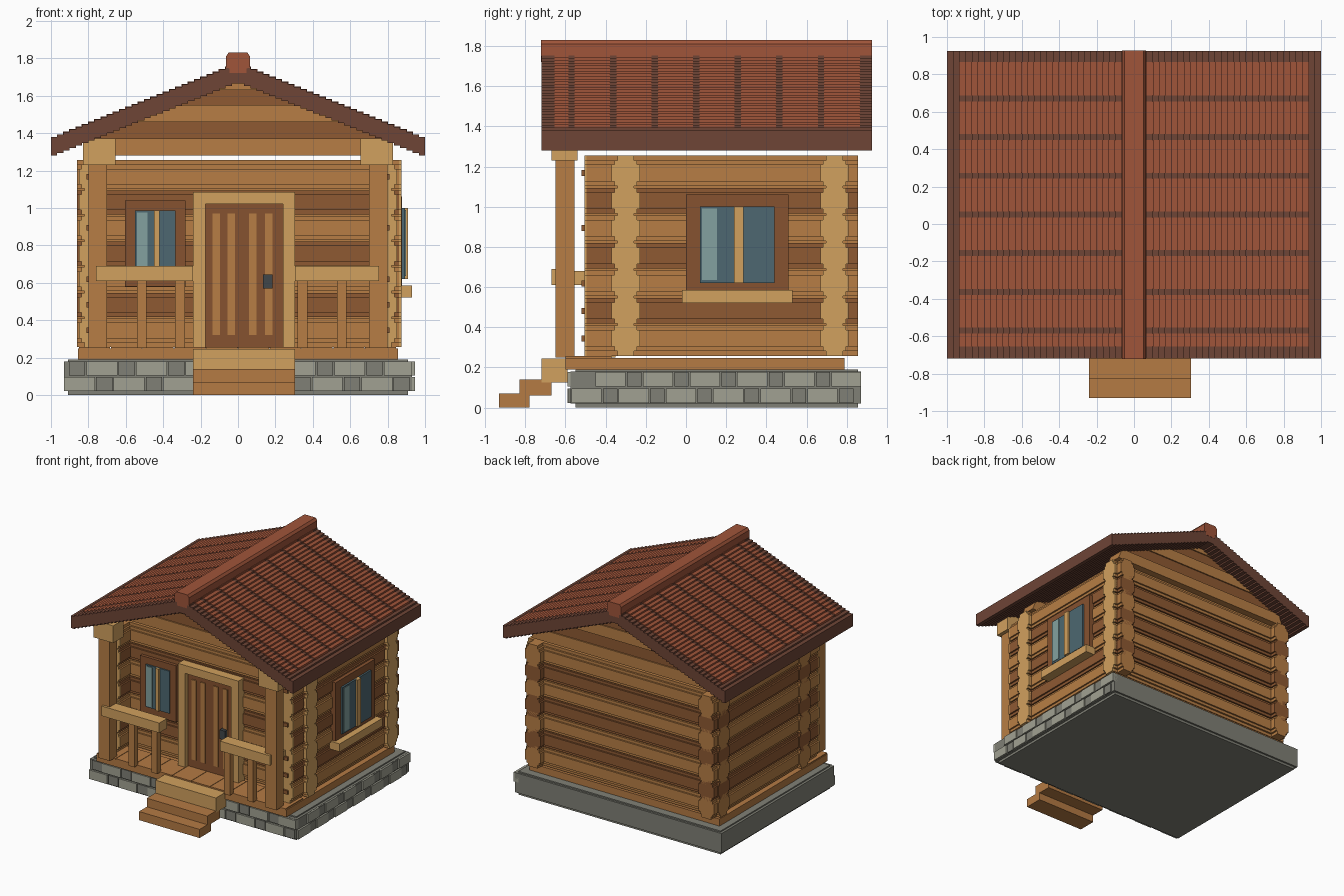
import bpy, bmesh

if "Cube" in bpy.data.objects:
    bpy.data.objects.remove(bpy.data.objects["Cube"])

# Colours as seen on screen, turned into linear material values below
COL = {
    'log': (160, 110, 62), 'dark_log': (124, 79, 47), 'light': (183, 140, 83),
    'deck': (158, 107, 61), 'trim': (117, 73, 45), 'roof': (97, 62, 50), 'gap': (92, 60, 50),
    'tile': (139, 75, 53), 'stone': (112, 112, 103), 'brick': (141, 141, 128),
    'glass': (69, 91, 99), 'shine': (115, 141, 139), 'iron': (58, 63, 66),
}
MATS = {}
for key, c in COL.items():
    MATS[key] = bpy.data.materials.new(key)
    MATS[key].diffuse_color = (*[(v / 255 / 0.88) ** 2.2 for v in c], 1)


def finish(name, bm, mat):
    bmesh.ops.recalc_face_normals(bm, faces=bm.faces)
    me = bpy.data.meshes.new(name)
    bm.to_mesh(me)
    bm.free()
    me.materials.append(MATS[mat])
    ob = bpy.data.objects.new(name, me)
    bpy.context.collection.objects.link(ob)
    return ob


def boxes(name, mat, items):
    """One object from boxes given as (x0, x1, y0, y1, z0, z1)."""
    bm = bmesh.new()
    for x0, x1, y0, y1, z0, z1 in items:
        r = bmesh.ops.create_cube(bm, size=1)
        for v in r['verts']:
            v.co = (x1 if v.co.x > 0 else x0, y1 if v.co.y > 0 else y0, z1 if v.co.z > 0 else z0)
    return finish(name, bm, mat)


def prism(name, mat, profile, y0, y1):
    """Extrude an xz outline along y."""
    bm = bmesh.new()
    f = bm.faces.new([bm.verts.new((x, y0, z)) for x, z in profile])
    r = bmesh.ops.extrude_face_region(bm, geom=[f])
    bmesh.ops.translate(bm, vec=(0, y1 - y0, 0),
                        verts=[v for v in r['geom'] if isinstance(v, bmesh.types.BMVert)])
    bm.faces.new([v for v in f.verts]) if not f.is_valid else None
    return finish(name, bm, mat)


def both(items):
    """Add the copies mirrored in x."""
    return items + [(-b[1], -b[0], *b[2:]) for b in items]


# Stone foundation with bricks on the front and right
boxes('foundation', 'stone', [(-0.91, 0.91, -0.55, 0.855, 0, 0.19),
                              (-0.93, 0.93, -0.575, 0.87, 0.02, 0.18)])
light, plain = [], []
for row, (z0, z1) in enumerate([(0.022, 0.095), (0.105, 0.178)]):
    for i in range(-1, 7):
        a = -0.93 + 0.265 * i + 0.12 * row
        if i >= 0:
            light.append((a, min(a + 0.165, 0.93), -0.59, -0.55, z0, z1))
        if a + 0.255 < 0.93 and a + 0.2 > -0.93:
            plain.append((max(a + 0.172, -0.93), a + 0.258, -0.585, -0.55, z0, z1))
    for i in range(6):
        a = -0.57 + 0.235 * i + 0.12 * row
        light.append((0.9, 0.945, a, min(a + 0.15, 0.87), z0, z1))
        if a + 0.225 < 0.87:
            plain.append((0.9, 0.94, a + 0.157, a + 0.228, z0, z1))
boxes('light_bricks', 'brick', light)
boxes('plain_bricks', 'stone', plain)

# Porch deck and planks
boxes('deck', 'deck', [(-0.855, 0.855, -0.60, 0.79, 0.19, 0.248)])
boxes('deck_planks', 'deck', [(-0.85 + 0.17 * i, -0.684 + 0.17 * i, -0.60, -0.37, 0.24, 0.256)
                              for i in range(10)])

# Log walls: stepped logs, pale end caps on the front and right
STEPS = [(0.042, 0.088), (0.057, 0.064), (0.07, 0.042)]
SIDE, FRONT, BACK = 0.78, -0.30, 0.74
logs, caps, plugs = {0: [], 1: []}, [], []
for i in range(7):
    z = 0.345 + 0.137 * i
    for w, h in STEPS:
        for y in (FRONT, BACK):
            logs[i % 2].append((-0.86, 0.86, y - w, y + w, z - h, z + h))
            caps.append((0.855, 0.875, y - w, y + w, z - h, z + h))
        logs[i % 2] += both([(SIDE - w, SIDE + w, -0.495, 0.855, z - h, z + h)])
        caps += both([(SIDE - w, SIDE + w, -0.505, -0.49, z - h, z + h)])
    if i not in (3, 5):
        plugs += both([(SIDE - 0.03, SIDE + 0.03, -0.52, -0.50, z - 0.015, z + 0.015)])
boxes('light_logs', 'log', logs[0])
boxes('dark_logs', 'dark_log', logs[1])
boxes('log_end_caps', 'light', caps)
boxes('log_end_hearts', 'dark_log', plugs)

# Gables: banded planks below the roof
for y, label in ((FRONT, 'front'), (BACK, 'back')):
    z = 1.28
    for k, top in enumerate((1.37, 1.46, 1.55, 1.63, 1.695)):
        a, b = [min(0.83, (1.70 - q) / 0.415) for q in (z, top)]
        d = 0.065 if k % 2 == 0 else 0.055
        prism(f'{label}_gable_{k}', 'dark_log' if k == 1 or k == 3 else 'log',
              [(-a, z), (a, z), (b, top), (-b, top)], y - d, y + d)
        z = top

# Finely stepped roof shell
N = 30
DX, DZ = 1 / N, 0.0133
upper, lower = [], []
for i in range(N):
    for x in (1 - i * DX, 1 - (i + 1) * DX):
        upper.append((x, 1.38 + i * DZ))
        lower.append((x, 1.28 + i * DZ))
half = upper[:-1] + [(-x, z) for x, z in upper[-2::-1]]
under = lower[:-1] + [(-x, z) for x, z in lower[-2::-1]]
prism('roof_shell', 'roof', half + under[::-1], -0.72, 0.925)

# Roof tiles: rows on the steps, split by dark gaps
cuts = [-0.57 + 0.207 * i for i in range(7)]
spans = list(zip([-0.655] + [c + 0.016 for c in cuts], [c - 0.016 for c in cuts] + [0.865]))
tiles = [(1 - (i + 1) * DX, 1 - i * DX + 0.003, y0, y1, 1.36 + i * DZ, 1.383 + i * DZ)
         for i in range(2, N - 1) for y0, y1 in spans]
boxes('roof_tiles', 'tile', both(tiles))
prism('ridge_cap', 'tile', [(-0.045, 1.72), (0.045, 1.72), (0.045, 1.745), (0.064, 1.75), (0.064, 1.81),
                            (0.05, 1.83), (-0.05, 1.83), (-0.064, 1.81), (-0.064, 1.75),
                            (-0.045, 1.745)], -0.722, 0.927)

# Porch posts, capitals and railing
boxes('porch_posts', 'log', both([(0.70, 0.80, -0.65, -0.555, 0.25, 1.28)]))
boxes('post_capitals', 'light', both([(0.655, 0.83, -0.67, -0.54, 1.23, 1.37)]))
boxes('handrails', 'light', [(-0.76, -0.24, -0.67, -0.57, 0.61, 0.69),
                             (0.305, 0.755, -0.67, -0.57, 0.61, 0.69)])
boxes('side_rails', 'light', both([(0.72, 0.78, -0.60, -0.49, 0.61, 0.68)]))
boxes('balusters', 'log', [(x - 0.026, x + 0.026, -0.635, -0.585, 0.25, 0.62)
                           for x in (-0.515, -0.31, 0.345, 0.555)])

# Entrance steps
boxes('top_step', 'light', [(-0.24, 0.305, -0.72, -0.59, 0.125, 0.245)])
boxes('lower_steps', 'deck', [(-0.24, 0.305, -0.83, -0.67, 0.06, 0.14),
                              (-0.24, 0.305, -0.93, -0.78, 0, 0.07)])

# Door
boxes('door_frame', 'light', [(-0.24, -0.175, -0.43, -0.35, 0.25, 1.085),
                              (0.24, 0.305, -0.43, -0.35, 0.25, 1.085),
                              (-0.175, 0.24, -0.43, -0.35, 1.02, 1.085)])
boxes('door', 'trim', [(-0.175, 0.24, -0.395, -0.35, 0.25, 1.02)])
boxes('door_planks', 'log', [(x, x + 0.04, -0.403, -0.39, 0.32, 0.97)
                             for x in (-0.135, -0.055, 0.06, 0.145)])
boxes('door_handle', 'iron', [(0.135, 0.185, -0.43, -0.39, 0.57, 0.645)])

# Front window
boxes('front_window_frame', 'trim', [(-0.605, -0.28, -0.395, -0.36, 0.58, 1.04)])
boxes('front_window_glass', 'glass', [(-0.55, -0.335, -0.405, -0.38, 0.64, 0.985)])
boxes('front_window_shine', 'shine', [(-0.54, -0.485, -0.41, -0.39, 0.65, 0.975)])
boxes('front_window_mullion', 'light', [(-0.45, -0.42, -0.42, -0.38, 0.64, 0.985)])

# Right window
boxes('right_window_frame', 'trim', [(0.83, 0.878, 0.0, 0.51, 0.57, 1.06)])
boxes('right_window_glass', 'glass', [(0.86, 0.893, 0.07, 0.44, 0.62, 1.0)])
boxes('right_window_shine', 'shine', [(0.88, 0.897, 0.08, 0.155, 0.635, 0.99)])
boxes('right_window_mullion', 'light', [(0.86, 0.91, 0.24, 0.285, 0.62, 1.0)])
boxes('right_window_sill', 'light', [(0.84, 0.93, -0.02, 0.53, 0.52, 0.585)])

for m in bpy.data.materials:
    if m.users and not m.is_grease_pencil:
        m.use_nodes = True
        m.node_tree.nodes["Principled BSDF"].inputs["Base Color"].default_value = m.diffuse_color
